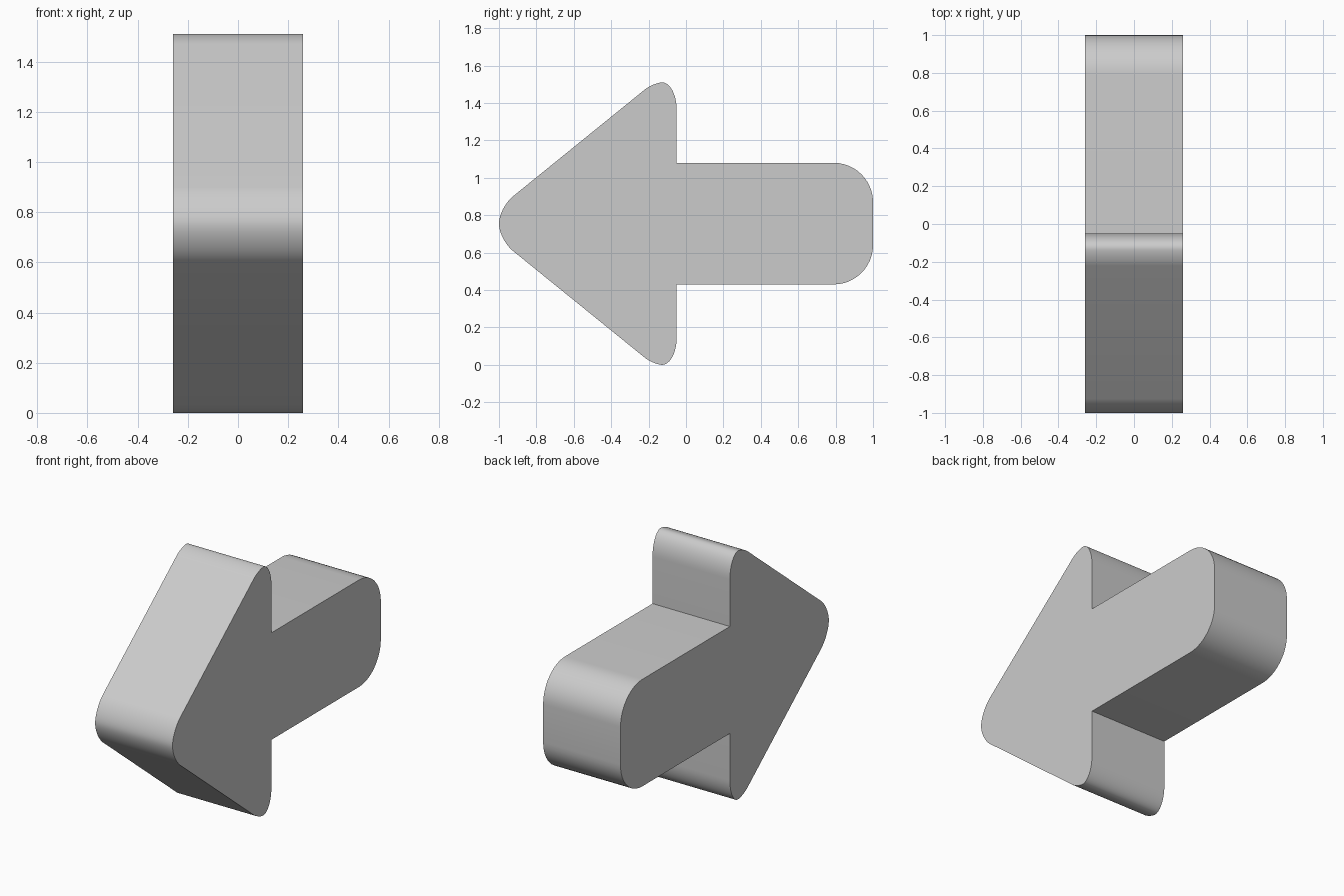
import bpy
import bmesh
from mathutils import Vector

cube = bpy.data.objects.get("Cube")
if cube:
    bpy.data.objects.remove(cube, do_unlink=True)

HALF_WIDTH = 0.26
MID = 0.755
STEPS = 12


def rounded(start, corner, end):
    """Points of a curve that rounds off a corner."""
    a, c, d = Vector(start), Vector(corner), Vector(end)
    b, e = a.lerp(c, 0.55), d.lerp(c, 0.55)
    points = []
    for i in range(STEPS + 1):
        t = i / STEPS
        s = 1 - t
        points.append(a * s**3 + b * 3 * s * s * t + e * 3 * s * t * t + d * t**3)
    return points


# Upper half of the arrow outline, as (y, height above the middle)
upper = rounded((-1, 0), (-1, 0.085), (-0.925, 0.146))           # point
upper += rounded((-0.22, 0.717), (-0.175, 0.753), (-0.128, 0.755))  # barb
upper += rounded((-0.128, 0.755), (-0.05, 0.755), (-0.05, 0.61))[1:]
upper += [Vector((-0.05, 0.325))]                                # notch
upper += rounded((0.79, 0.325), (1, 0.325), (1, 0.115))          # tail corner
lower = [Vector((p.x, -p.y)) for p in reversed(upper[1:])]
outline = upper + lower

# Extrude the outline across the width
bm = bmesh.new()
verts = [bm.verts.new((-HALF_WIDTH, p.x, p.y + MID)) for p in outline]
side = bm.faces.new(verts)
extruded = bmesh.ops.extrude_face_region(bm, geom=[side], use_keep_orig=True)
moved = [v for v in extruded["geom"] if isinstance(v, bmesh.types.BMVert)]
bmesh.ops.translate(bm, vec=(2 * HALF_WIDTH, 0, 0), verts=moved)
bmesh.ops.recalc_face_normals(bm, faces=bm.faces)
mesh = bpy.data.meshes.new("arrow")
bm.to_mesh(mesh)
bm.free()

# Plain grey finish
grey = bpy.data.materials.new("light grey")
grey.use_nodes = True
color = (0.6, 0.6, 0.6, 1)
grey.diffuse_color = color
grey.node_tree.nodes["Principled BSDF"].inputs["Base Color"].default_value = color
mesh.materials.append(grey)

arrow = bpy.data.objects.new("arrow", mesh)
bpy.context.collection.objects.link(arrow)
bpy.ops.object.select_all(action="DESELECT")
arrow.select_set(True)
bpy.context.view_layer.objects.active = arrow
bpy.ops.object.shade_smooth_by_angle(angle=0.6)
